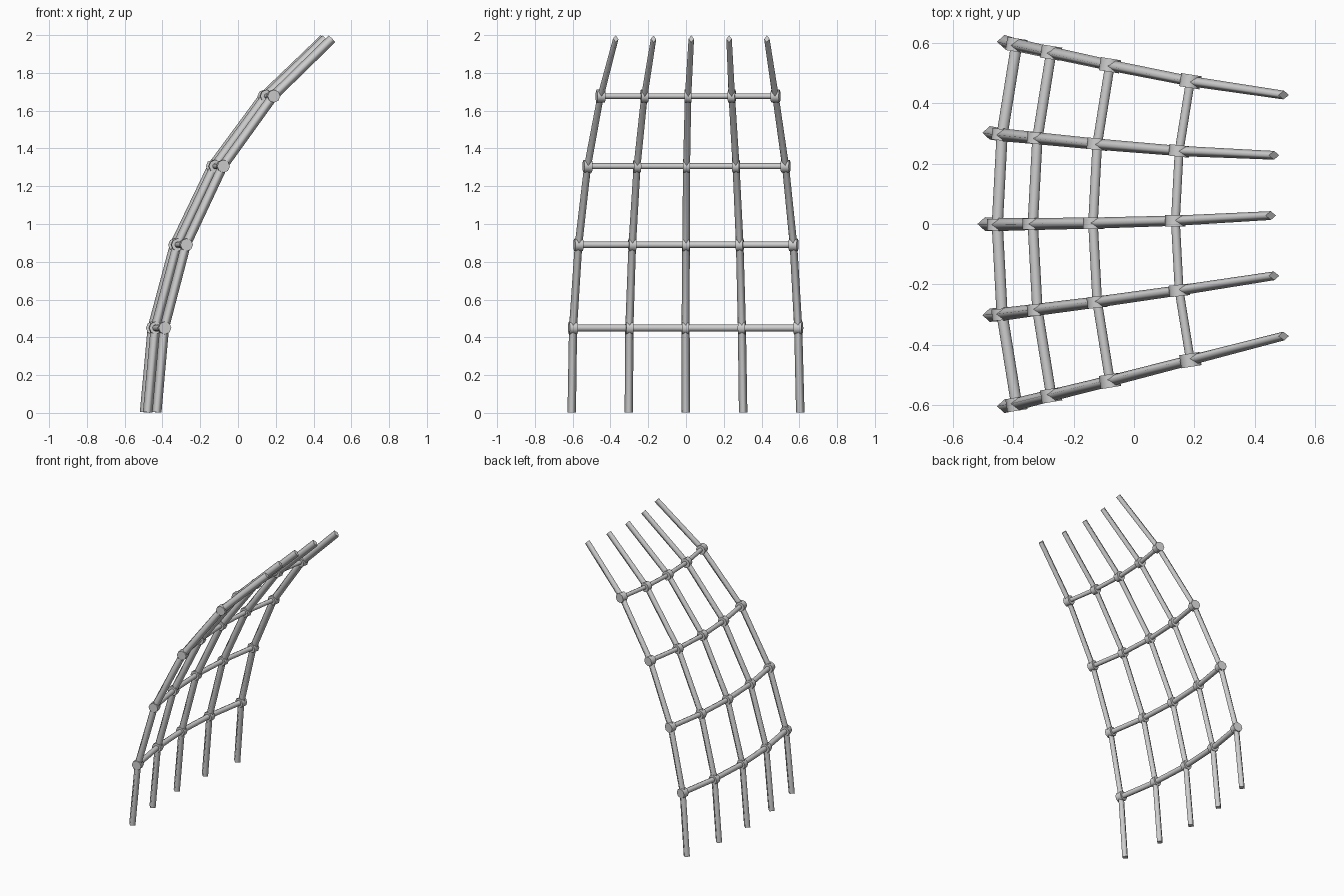
import bpy
from mathutils import Vector
from math import sin, cos, tau

if "Cube" in bpy.data.objects:
    bpy.data.objects.remove(bpy.data.objects["Cube"], do_unlink=True)

GREY = (0.62, 0.62, 0.62, 1)
grey = bpy.data.materials.new("light grey")
grey.use_nodes = True
grey.diffuse_color = GREY
grey.node_tree.nodes["Principled BSDF"].inputs["Base Color"].default_value = GREY

# One row per level: x of outer posts, height, half width, sideways drift, post half thickness
LEVELS = [
    (-0.43, 0.003, 0.605, 0.0, 0.0225),
    (-0.39, 0.45, 0.596, -0.002, 0.0215),
    (-0.275, 0.89, 0.569, 0.0, 0.02),
    (-0.08, 1.306, 0.524, 0.003, 0.0185),
    (0.187, 1.677, 0.463, 0.011, 0.017),
    (0.497, 1.98, 0.40, 0.028, 0.0145),
]
POSTS = 5
POST_DEPTH = 0.025


def node(level, post):
    """Crossing point of a post with a level; middle posts bow outward."""
    x, z, half, drift, _ = LEVELS[level]
    u = post / (POSTS - 1) * 2 - 1
    bow = 0.107 * half * (1 - u * u)
    return Vector((x - bow, u * half + drift, z))


def tube(name, points, sizes, sides, side_axis):
    """Smooth tube swept through points; sizes hold (depth, width) half extents."""
    rings, faces, verts = len(points), [], []
    for i, p in enumerate(points):
        d = (points[min(i + 1, rings - 1)] - points[max(i - 1, 0)]).normalized()
        a = side_axis.cross(d).normalized()
        b = d.cross(a)
        depth, width = sizes[i]
        for k in range(sides):
            t = tau * k / sides
            verts.append(p + a * depth * cos(t) + b * width * sin(t))
    for i in range(rings - 1):
        for k in range(sides):
            n = (k + 1) % sides
            lo, hi = i * sides, (i + 1) * sides
            faces.append((lo + k, lo + n, hi + n, hi + k))
    caps = [tuple(reversed(range(sides))),
            tuple(range((rings - 1) * sides, rings * sides))]
    mesh = bpy.data.meshes.new(name)
    mesh.from_pydata(verts, [], faces + caps)
    mesh.materials.append(grey)
    # Rounded sides, flat end caps
    for poly in mesh.polygons:
        poly.use_smooth = poly.index < len(faces)
    obj = bpy.data.objects.new(name, mesh)
    bpy.context.collection.objects.link(obj)


Y, Z = Vector((0, 1, 0)), Vector((0, 0, 1))

# Curved posts, narrowing towards the top
for p in range(POSTS):
    tube(f"post_{p + 1}", [node(l, p) for l in range(len(LEVELS))],
         [(POST_DEPTH, lv[4]) for lv in LEVELS], 4, Y)

# Cross rails and the short collars where they meet the posts
for l in range(1, len(LEVELS) - 1):
    radius = LEVELS[l][4] * 0.86
    row = [node(l, p) for p in range(POSTS)]
    tube(f"rail_{l}", row, [(radius, radius)] * POSTS, 8, Z)
    for p, c in enumerate(row):
        along = (row[min(p + 1, POSTS - 1)] - row[max(p - 1, 0)]).normalized()
        reach = along * (0.022 if p in (0, POSTS - 1) else 0.019)
        tube(f"collar_{l}_{p + 1}", [c - reach, c + reach], [(0.034, 0.034)] * 2, 8, Z)
